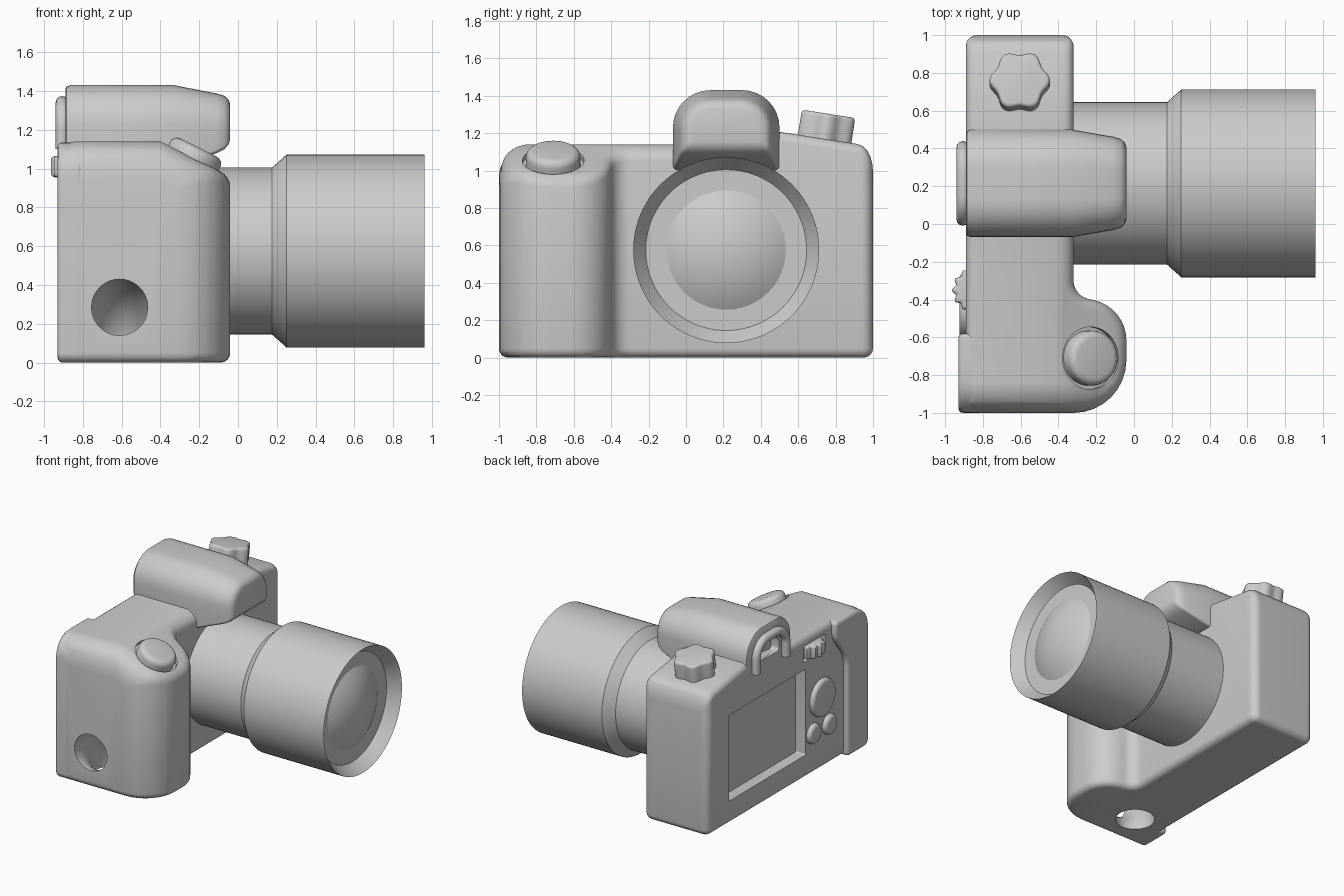
import bpy, bmesh
from math import sin, cos, tan, pi, sqrt, radians
from mathutils import Vector

if "Cube" in bpy.data.objects:
    bpy.data.objects.remove(bpy.data.objects["Cube"])

GREY = (0.6, 0.6, 0.6, 1)
grey = bpy.data.materials.new("plain grey")
grey.use_nodes = True
grey.diffuse_color = GREY
grey.node_tree.nodes["Principled BSDF"].inputs["Base Color"].default_value = GREY


def make(name, bm):
    bmesh.ops.recalc_face_normals(bm, faces=bm.faces)
    mesh = bpy.data.meshes.new(name)
    bm.to_mesh(mesh)
    bm.free()
    obj = bpy.data.objects.new(name, mesh)
    bpy.context.collection.objects.link(obj)
    mesh.materials.append(grey)
    return obj


def loft(rings):
    """Skin a list of equal-length rings and cap both ends."""
    bm = bmesh.new()
    loops = [[bm.verts.new(p) for p in ring] for ring in rings]
    for a, b in zip(loops, loops[1:]):
        for i in range(len(a)):
            j = (i + 1) % len(a)
            bm.faces.new((a[i], a[j], b[j], b[i]))
    bm.faces.new(loops[0][::-1])
    bm.faces.new(loops[-1])
    return bm


def rounded(corners, steps=8):
    """Polygon of (u, v, radius) corners with filleted corners."""
    pts = []
    n = len(corners)
    for i, (u, v, r) in enumerate(corners):
        p = Vector((u, v, 0))
        a = (Vector((*corners[i - 1][:2], 0)) - p).normalized()
        b = (Vector((*corners[(i + 1) % n][:2], 0)) - p).normalized()
        half = a.angle(b) / 2
        c = p + (a + b).normalized() * r / sin(half)
        t = r / tan(half)
        start, end = (p + a * t - c).normalized(), (p + b * t - c).normalized()
        for k in range(steps + 1):
            pts.append(c + start.slerp(end, k / steps).normalized() * r)
    return pts


def inset(pts, d):
    out = []
    for i, p in enumerate(pts):
        e1 = (p - pts[i - 1]).normalized()
        e2 = (pts[(i + 1) % len(pts)] - p).normalized()
        t = (e1 + e2).normalized()
        out.append(p - Vector((t.y, -t.x, 0)) * d)
    return out


def turned(name, profile, loc, axis, lobes=0, depth=0.0, segs=64):
    """Turn (radius, height) points about an axis, optionally scalloped."""
    rot = Vector((0, 0, 1)).rotation_difference(Vector(axis))
    rings = []
    for r, h in profile:
        ring = []
        for k in range(segs):
            a = 2 * pi * k / segs
            q = r * (1 + depth * cos(lobes * a))
            ring.append(rot @ Vector((q * cos(a), q * sin(a), h)) + Vector(loc))
        rings.append(ring)
    return make(name, loft(rings))


def prism_x(name, corners, x0, x1):
    pts = rounded(corners)
    return make(name, loft([[(x, p.x, p.y) for p in pts] for x in (x0, x1)]))


def cut(obj, cutter):
    mod = obj.modifiers.new("cut", "BOOLEAN")
    mod.operation, mod.solver, mod.object = "DIFFERENCE", "EXACT", cutter
    bpy.context.view_layer.objects.active = obj
    bpy.ops.object.modifier_apply(modifier=mod.name)
    bpy.data.objects.remove(cutter)


# Body: plan outline with hand grip, rounded at the bottom and top rims
outline = rounded([(-.89, -1, .06), (-.04, -1, .28), (-.04, -.44, .22),
                   (-.32, -.38, .1), (-.32, 1, .06), (-.89, 1, .06)])
R, TOP = .05, 1.14
angles = [k * pi / 8 for k in range(5)]
layers = [(R * (1 - sin(t)), R * (1 - cos(t))) for t in angles]
layers += [(R * (1 - cos(t)), TOP - R * (1 - sin(t))) for t in angles]
bm = loft([[Vector((p.x, p.y, z)) for p in inset(outline, d)] for d, z in layers])

# Slice the top so it can slope and round off towards both ends
slices = [((-.4, 0, 0), (1, 0, 0))]
slices += [((0, y, 0), (0, 1, 0)) for y in
           (-.975, -.94, -.9, -.86, -.84, -.05, .48, .91, .94, .97)]
for co, no in slices:
    bmesh.ops.bisect_plane(bm, geom=bm.verts[:] + bm.edges[:] + bm.faces[:],
                           dist=1e-5, plane_co=co, plane_no=no)


def end_drop(dist, r):
    return r - sqrt(max(0, r * r - (r - dist) ** 2)) if dist < r else 0


for v in bm.verts:
    if v.co.z > .5:
        x, y = v.co.x, v.co.y
        dz = -end_drop(max(0, 1 + y), .16) - end_drop(max(0, 1 - y), .09)
        if y < 0:
            dz -= .5 * max(0, x + .4)
        if y > .47:
            dz += .07 - .155 * (y - .48)
        v.co.z += dz
body = make("camera_body", bm)

# Strap tunnel, screen recess, thumbwheel slot and shutter pocket
bpy.ops.mesh.primitive_torus_add(location=(-.61, -1, 0), rotation=(0, pi / 2, 0),
                                 major_radius=.285, minor_radius=.145,
                                 major_segments=64, minor_segments=40)
cut(body, bpy.context.object)
cut(body, prism_x("screen_cutter", [(-.25, .19, .01), (.725, .19, .01),
                                    (.725, .88, .01), (-.25, .88, .01)], -1, -.8))
cut(body, prism_x("slot_cutter", [(-.5, .94, .02), (-.22, .94, .02),
                                  (-.22, 1.07, .02), (-.5, 1.07, .02)], -1, -.74))
slope = Vector((.447, 0, .894))
button_at = (-.23, -.71, 1.055)
cut(body, turned("pocket_cutter", [(.165, -.03), (.165, .2)], button_at, slope))

# Raised thumb rest on the back
rest = prism_x("thumb_rest", [(-1, 0, .05), (-.73, 0, .03), (-.73, .8, .25),
                              (-.58, 1.0, .15), (-.58, 1.135, .03),
                              (-1, 1.135, .17)], -.93, -.8)
bev = rest.modifiers.new("soft_edges", "BEVEL")
bev.width, bev.segments, bev.use_clamp_overlap = .025, 3, False

# Viewfinder hump lofted along the lens direction
CY, CZ = .215, .575
stations = [(-.89, .265, 1.08, 1.41, .18), (-.884, .277, 1.07, 1.422, .19),
            (-.865, .285, 1.05, 1.43, .2), (-.33, .285, 1.0, 1.43, .2),
            (-.11, .247, 1.08, 1.387, .17), (-.07, .235, 1.1, 1.375, .16),
            (-.048, .215, 1.125, 1.355, .14), (-.04, .19, 1.15, 1.33, .12)]
rings = []
for x, w, z0, z1, r in stations:
    sec = rounded([(CY - w, z0, .02), (CY + w, z0, .02),
                   (CY + w, z1, r), (CY - w, z1, r)])
    rings.append([(x, p.x, p.y) for p in sec])
hump = make("viewfinder_hump", loft(rings))
cut(hump, prism_x("window_cutter", [(.09, 1.16, .03), (.34, 1.16, .03),
                                    (.34, 1.3, .07), (.09, 1.3, .07)], -1, -.82))

# Eyepiece rim: an upside-down U of round bar
curve = bpy.data.curves.new("eyepiece_rim", "CURVE")
curve.dimensions, curve.bevel_depth, curve.bevel_resolution = "3D", .034, 4
curve.use_fill_caps = True
arch = []
for side in (1, -1):
    arc = [(side * (.06 + .13 * cos(t)), 1.21 + .13 * sin(t))
           for t in [k * pi / 16 for k in range(9)]]
    arc = [(side * .19, 1.1)] + arc
    arch += arc if side == 1 else arc[::-1]
spline = curve.splines.new("POLY")
spline.points.add(len(arch) - 1)
for pt, (y, z) in zip(spline.points, arch):
    pt.co = (-.906, CY + y, z, 1)
curve.materials.append(grey)
bpy.context.collection.objects.link(bpy.data.objects.new("eyepiece_rim", curve))

# Lens barrel with conical front rim, and domed glass
turned("lens_barrel", [(.43, -.4), (.43, .175), (.497, .25), (.497, .96),
                       (.43, .87), (.2, .87)], (0, CY, CZ), (1, 0, 0), segs=96)
BALL = .61
dome = [(BALL * sin(t), .96 - BALL * (1 - cos(t))) for t in
        [radians(32 - 3.1 * k) for k in range(11)]]
turned("lens_glass", dome, (0, CY, CZ), (1, 0, 0), segs=96)


def cushion(r, low, high, b):
    """Straight-sided button profile with a rounded top rim."""
    return [(r, low)] + [(r - b * (1 - cos(t)), high - b * (1 - sin(t))) for t in angles]


# Shutter button, mode dial and thumbwheel
turned("shutter_button", cushion(.145, -.06, .06, .04), button_at, slope)
turned("mode_dial", cushion(.148, -.02, .145, .02), (-.605, .74, 1.16),
       Vector((0, .155, 1)).normalized(), lobes=6, depth=.08, segs=96)
wheel = cushion(.11, 0, .055, .02)
wheel = [(r, -h) for r, h in wheel[:0:-1]] + wheel[1:]
turned("thumbwheel", wheel, (-.845, -.35, 1.01), (0, 0, 1), lobes=12, depth=.08, segs=96)

# Round buttons on the back
for name, y, z, r in (("control_pad", -.45, .58, .15),
                      ("left_back_button", -.34, .33, .08),
                      ("right_back_button", -.54, .33, .08)):
    turned(name, cushion(r, -.04, .035, .03), (-.89, y, z), (-1, 0, 0))

# Smooth shading with crisp edges
for obj in bpy.context.collection.objects:
    if obj.type == "MESH" and grey.name in obj.data.materials:
        bpy.ops.object.select_all(action="DESELECT")
        obj.select_set(True)
        bpy.context.view_layer.objects.active = obj
        bpy.ops.object.shade_smooth_by_angle(angle=radians(35))
